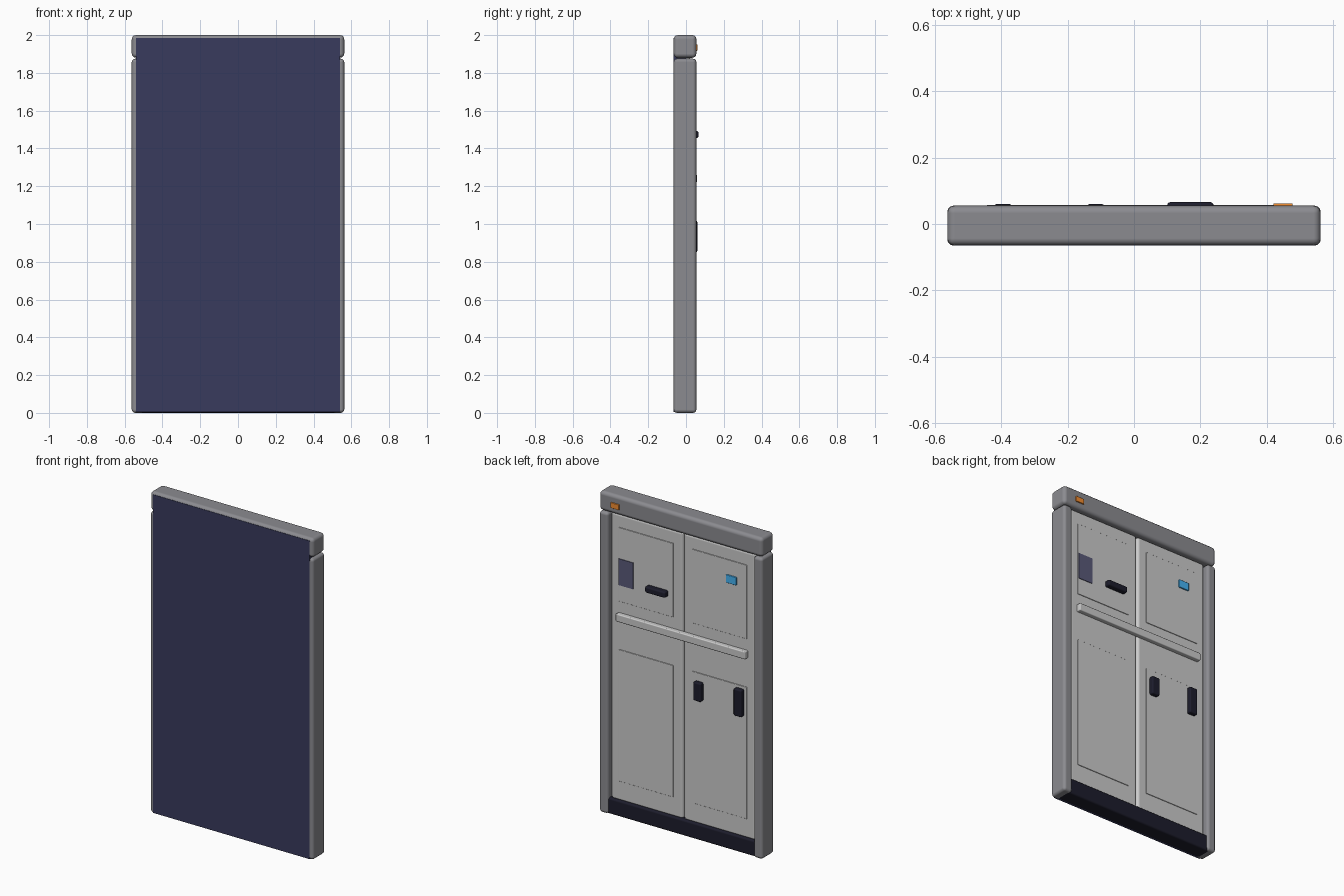
import bpy, math

if "Cube" in bpy.data.objects:
    bpy.data.objects.remove(bpy.data.objects["Cube"])


def material(name, rgb):
    m = bpy.data.materials.new(name)
    m.diffuse_color = (*rgb, 1)
    m.use_nodes = True
    m.node_tree.nodes["Principled BSDF"].inputs["Base Color"].default_value = m.diffuse_color
    return m


FRAME = material("frame_grey", (0.26, 0.26, 0.28))
NAVY = material("navy", (0.04, 0.043, 0.11))
PLATE = material("slate_plate", (0.10, 0.10, 0.19))
DARK = material("dark_trim", (0.012, 0.012, 0.025))
ORANGE = material("orange_lamp", (0.90, 0.27, 0.03))
BLUE = material("blue_screen", (0.06, 0.45, 0.90))


def box(name, x, y, z, mat=None, bevel=0.0, segments=3):
    """Box from (min, max) ranges with an optional rounded edge."""
    bpy.ops.mesh.primitive_cube_add(size=1, location=[sum(r) / 2 for r in (x, y, z)])
    ob = bpy.context.object
    ob.name = name
    ob.scale = [r[1] - r[0] for r in (x, y, z)]
    bpy.ops.object.transform_apply(location=False, rotation=False, scale=True)
    if mat:
        ob.data.materials.append(mat)
    if bevel:
        bpy.ops.object.shade_smooth()
        mod = ob.modifiers.new("round", 'BEVEL')
        mod.width = bevel
        mod.segments = segments
        mod.harden_normals = True  # keeps the large faces flat
    return ob


def span(side, a, b):
    return tuple(sorted((side * a, side * b)))


BACK, FACE, DOOR = -0.065, 0.055, 0.029

# Frame: header beam, flat navy panel and kick plate
box("header", (-0.5625, 0.5625), (BACK, FACE), (1.88, 2.0), FRAME, 0.022)
box("flat_panel", (-0.539, 0.539), (BACK - 0.0005, 0.0), (0.004, 1.985), NAVY)
box("kick_plate", (-0.53, 0.53), (-0.055, 0.044), (0.0, 0.10), DARK, 0.012)

# Jambs, door leaves and raised door fields, on both sides
for side, label in ((-1, "left"), (1, "right")):
    box(f"jamb_{label}", span(side, 0.50, 0.5625), (BACK, FACE), (0, 1.875), FRAME, 0.018)
    box(f"door_{label}", span(side, 0.002, 0.498), (-0.01, DOOR), (0.09, 1.88), None, 0.018)
    for part, z in (("upper", (1.335, 1.795)), ("lower", (0.215, 1.035))):
        box(f"{part}_field_{label}", span(side, 0.065, 0.442), (DOOR - 0.005, DOOR + 0.004),
            z, None, 0.002, 1)

# Rail across both doors
box("cross_rail", (-0.447, 0.447), (DOOR - 0.005, 0.057), (1.217, 1.265), None, 0.006)

# Handles
box("pull_handle", (0.10, 0.24), (DOOR - 0.005, 0.066), (1.455, 1.493), DARK, 0.010)
box("tall_grip", (-0.422, -0.367), (DOOR - 0.005, 0.060), (0.85, 1.018), DARK, 0.008)
box("short_grip", (-0.142, -0.089), (DOOR - 0.005, 0.060), (0.87, 0.985), DARK, 0.008)

# Window plate, small screen and header lamp
box("window_plate", (0.34, 0.44), (DOOR, DOOR + 0.008), (1.438, 1.602), PLATE)
box("screen", (-0.373, -0.303), (DOOR, DOOR + 0.012), (1.653, 1.703), BLUE, 0.003, 2)
box("lamp", (0.42, 0.478), (FACE - 0.01, 0.062), (1.917, 1.951), ORANGE, 0.003, 2)
